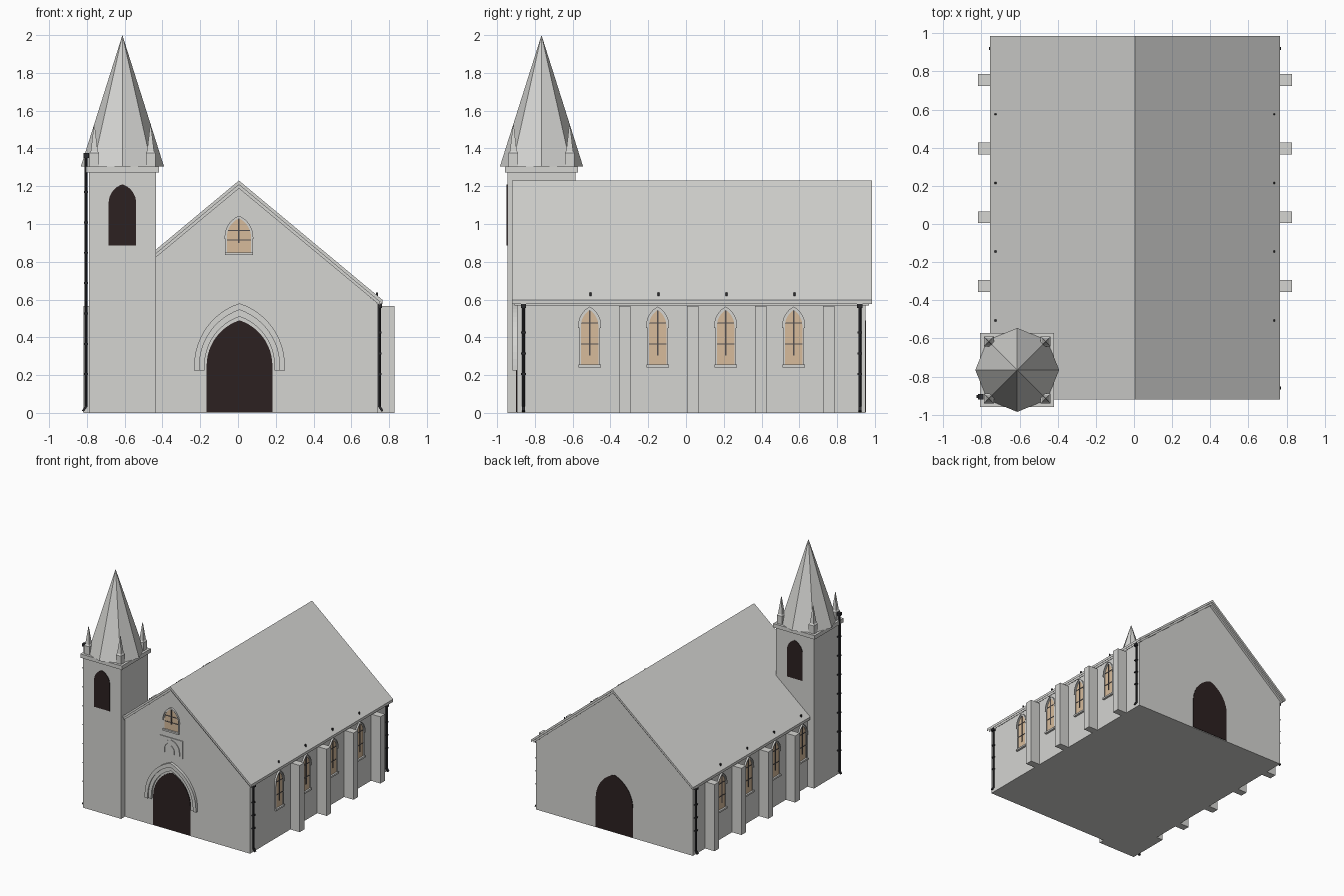
import bpy, bmesh, math
from mathutils import Matrix, Vector

if "Cube" in bpy.data.objects:
    bpy.data.objects.remove(bpy.data.objects["Cube"], do_unlink=True)


def material(name, r, g, b):
    m = bpy.data.materials.new(name)
    m.use_nodes = True
    m.diffuse_color = (r, g, b, 1)
    m.node_tree.nodes["Principled BSDF"].inputs["Base Color"].default_value = (r, g, b, 1)
    return m


STONE = material("pale_stone", 0.66, 0.66, 0.64)
DARK = material("dark_opening", 0.025, 0.015, 0.015)
GLASS = material("warm_glass", 0.68, 0.5, 0.33)
IRON = material("black_iron", 0.025, 0.025, 0.028)
LEAD = material("window_lead", 0.09, 0.08, 0.08)

FRONT, RIGHT, BACK, LEFT = 0, math.pi / 2, math.pi, -math.pi / 2
MID = 0.005  # centre line of the nave


def finish(name, bm, mat):
    bmesh.ops.recalc_face_normals(bm, faces=bm.faces)
    mesh = bpy.data.meshes.new(name)
    bm.to_mesh(mesh)
    bm.free()
    mesh.materials.append(mat)
    obj = bpy.data.objects.new(name, mesh)
    bpy.context.collection.objects.link(obj)
    return obj


def prism(name, outline, near, far, mat, at=(0, 0, 0), turn=0):
    """Extrude an (x, z) outline along y, then turn it about z and move it."""
    bm = bmesh.new()
    face = bm.faces.new([bm.verts.new((x, near, z)) for x, z in outline])
    new = bmesh.ops.extrude_face_region(bm, geom=[face])["geom"]
    bmesh.ops.translate(bm, vec=(0, far - near, 0),
                        verts=[v for v in new if isinstance(v, bmesh.types.BMVert)])
    bm.transform(Matrix.Translation(at) @ Matrix.Rotation(turn, 4, "Z"))
    return finish(name, bm, mat)


def box(name, lo, hi, mat):
    bm = bmesh.new()
    bmesh.ops.create_cube(bm, size=1)
    lo, hi = Vector(lo), Vector(hi)
    bm.transform(Matrix.Translation((lo + hi) / 2) @ Matrix.Diagonal((*(hi - lo), 1)))
    return finish(name, bm, mat)


def cone(name, sides, r1, r2, z0, z1, x, y, mat, turn=0):
    bm = bmesh.new()
    bmesh.ops.create_cone(bm, cap_ends=True, segments=sides, radius1=r1, radius2=r2, depth=z1 - z0)
    bm.transform(Matrix.Translation((x, y, (z0 + z1) / 2)) @ Matrix.Rotation(turn, 4, "Z"))
    return finish(name, bm, mat)


def rect(x0, x1, z0, z1):
    return [(x0, z0), (x1, z0), (x1, z1), (x0, z1)]


def arch(half, base, spring, apex, steps=8):
    """Pointed arch outline from lower right, over the apex, to lower left."""
    rise = apex - spring
    radius = (half * half + rise * rise) / (2 * half)
    end = math.atan2(rise, radius - half)
    side = [(half, base)] if base < spring else []
    for i in range(steps + 1):
        a = end * i / steps
        side.append((half - radius + radius * math.cos(a), spring + radius * math.sin(a)))
    side[-1] = (0, apex)
    return side + [(-x, z) for x, z in reversed(side[:-1])]


def band(name, outer, inner, proud, at, turn, mat=STONE):
    return prism(name, outer + inner[::-1], -proud, 0.01, mat, at, turn)


def chevron(half, ridge, eave, thick):
    return [(-half, eave), (0, ridge), (half, eave),
            (half, eave - thick), (0, ridge - thick), (-half, eave - thick)]


def window(name, at, turn, half, z0, spring, apex, bars, rim):
    """Glazed lancet with lead bars, stone surround, hood and sill."""
    pane = arch(half, z0, spring, apex)
    prism(name + "_glass", pane, -0.003, 0.005, GLASS, at, turn)
    band(name + "_surround", arch(half + rim, z0, spring, apex + rim * 1.2), pane, 0.008, at, turn)
    band(name + "_hood", arch(half + rim * 1.7, spring - 0.01, spring, apex + rim * 2),
         arch(half + rim, spring - 0.01, spring, apex + rim * 1.2), 0.014, at, turn)
    sill = half + rim * 1.5
    prism(name + "_sill", rect(-sill, sill, z0 - 0.014, z0), -0.018, 0.01, STONE, at, turn)
    prism(name + "_mullion", rect(-0.004, 0.004, z0 + 0.05, apex + 0.005), -0.007, 0, LEAD, at, turn)
    for z in bars:
        prism(name + "_bar", rect(-half, half, z - 0.003, z + 0.003), -0.006, 0, LEAD, at, turn)


def downpipe(name, x, y, top, out):
    """Rainwater pipe with hopper, wall clips and a kicked shoe."""
    cone(name, 8, 0.008, 0.008, 0.03, top, x, y, IRON)
    box(name + "_hopper", (x - 0.014, y - 0.014, top - 0.025), (x + 0.014, y + 0.014, top), IRON)
    prism(name + "_shoe", [(-0.008, 0.035), (0.008, 0.035), (0.022, 0.012), (0.012, 0.006)],
          -0.008, 0.008, IRON, (x, y, 0), 0 if out > 0 else math.pi)
    clips = max(2, round(top / 0.2))
    for i in range(clips):
        z = 0.2 + i * (top - 0.25) / clips
        box(name + "_clip", (x - 0.011, y - 0.013, z), (x + 0.011, y + 0.013, z + 0.01), IRON)


# Nave walls and roof
prism("nave_walls", [(-0.735, 0), (0.735, 0), (0.735, 0.578), (0, 1.2), (-0.735, 0.578)],
      -0.895, 0.95, STONE, (MID, 0, 0))
prism("nave_roof", chevron(0.76, 1.23, 0.598, 0.022), -0.92, 0.985, STONE, (MID, 0, 0))
prism("verge_board", chevron(0.748, 1.21, 0.59, 0.022), -0.908, 0.97, STONE, (MID, 0, 0))

# Side windows, buttresses and roof studs
for side, turn, word in ((1, RIGHT, "left"), (-1, LEFT, "right")):
    wall = MID + side * 0.735
    for i in range(4):
        y = -0.51 + 0.36 * i
        window(word + "_window", (wall, y, 0), turn, 0.046, 0.255, 0.46, 0.545, (0.365, 0.475), 0.009)
        y += 0.185
        x0, x1 = sorted((wall - side * 0.02, MID + side * 0.823))
        box(word + "_buttress", (x0, y - 0.031, 0), (x1, y + 0.031, 0.565), STONE)
        sx, sy = MID + side * 0.73, y - 0.18
        box(word + "_roof_stud", (sx - 0.005, sy - 0.005, 0.61), (sx + 0.005, sy + 0.005, 0.638), IRON)

# Entrance with stepped hood
door = arch(0.174, 0.005, 0.25, 0.49, 12)
entry = (MID + 0.003, -0.895, 0)
prism("front_door", door, -0.004, 0.005, DARK, entry, FRONT)
inner = arch(0.185, 0.225, 0.25, 0.51, 12)
middle = arch(0.212, 0.225, 0.25, 0.545, 12)
band("door_hood_inner", middle, inner, 0.014, entry, FRONT)
band("door_hood_outer", arch(0.24, 0.225, 0.25, 0.58, 12), middle, 0.024, entry, FRONT)
prism("back_door", door, -0.004, 0.005, DARK, (MID, 0.95, 0), BACK)

# Gable window and carved plaque
gable = (MID, -0.895, 0)
window("gable_window", gable, FRONT, 0.064, 0.85, 0.93, 1.03, (0.915, 0.965), 0.007)
prism("plaque", rect(-0.105, 0.105, 0.635, 0.785), -0.006, 0.01, STONE, gable)
band("plaque_arch", arch(0.08, 0.65, 0.68, 0.77), arch(0.06, 0.65, 0.68, 0.75), 0.012, gable, FRONT)
prism("plaque_carving", arch(0.03, 0.65, 0.675, 0.72), -0.011, 0.01, STONE, gable)

# Tower, cornice and spire
TX, TY = -0.612, -0.765
box("tower", (TX - 0.178, TY - 0.18, 0), (TX + 0.178, TY + 0.18, 1.275), STONE)
box("tower_cornice", (TX - 0.194, TY - 0.194, 1.272), (TX + 0.194, TY + 0.194, 1.305), STONE)
cone("spire", 8, 0.22, 0, 1.305, 2.0, TX, TY, STONE)
belfry = arch(0.073, 0.885, 1.11, 1.21)
for turn, y, word in ((FRONT, TY - 0.18, "front"), (BACK, TY + 0.18, "back")):
    prism(word + "_belfry_opening", belfry, -0.004, 0.005, DARK, (TX, y, 0), turn)

# Corner pinnacles
for sx in (-1, 1):
    for sy in (-1, 1):
        x, y = TX + sx * 0.149, TY + sy * 0.149
        box("pinnacle_base", (x - 0.025, y - 0.025, 1.3), (x + 0.025, y + 0.025, 1.375), STONE)
        cone("pinnacle_cap", 4, 0.037, 0.022, 1.375, 1.39, x, y, STONE, math.pi / 4)
        cone("pinnacle_spike", 4, 0.026, 0.002, 1.385, 1.53, x, y, STONE, math.pi / 4)

# Rainwater pipes
downpipe("tower_pipe", -0.804, -0.905, 1.375, -1)
downpipe("left_front_pipe", 0.748, -0.86, 0.58, 1)
downpipe("left_back_pipe", 0.748, 0.92, 0.58, 1)
downpipe("right_back_pipe", -0.738, 0.92, 0.58, -1)
